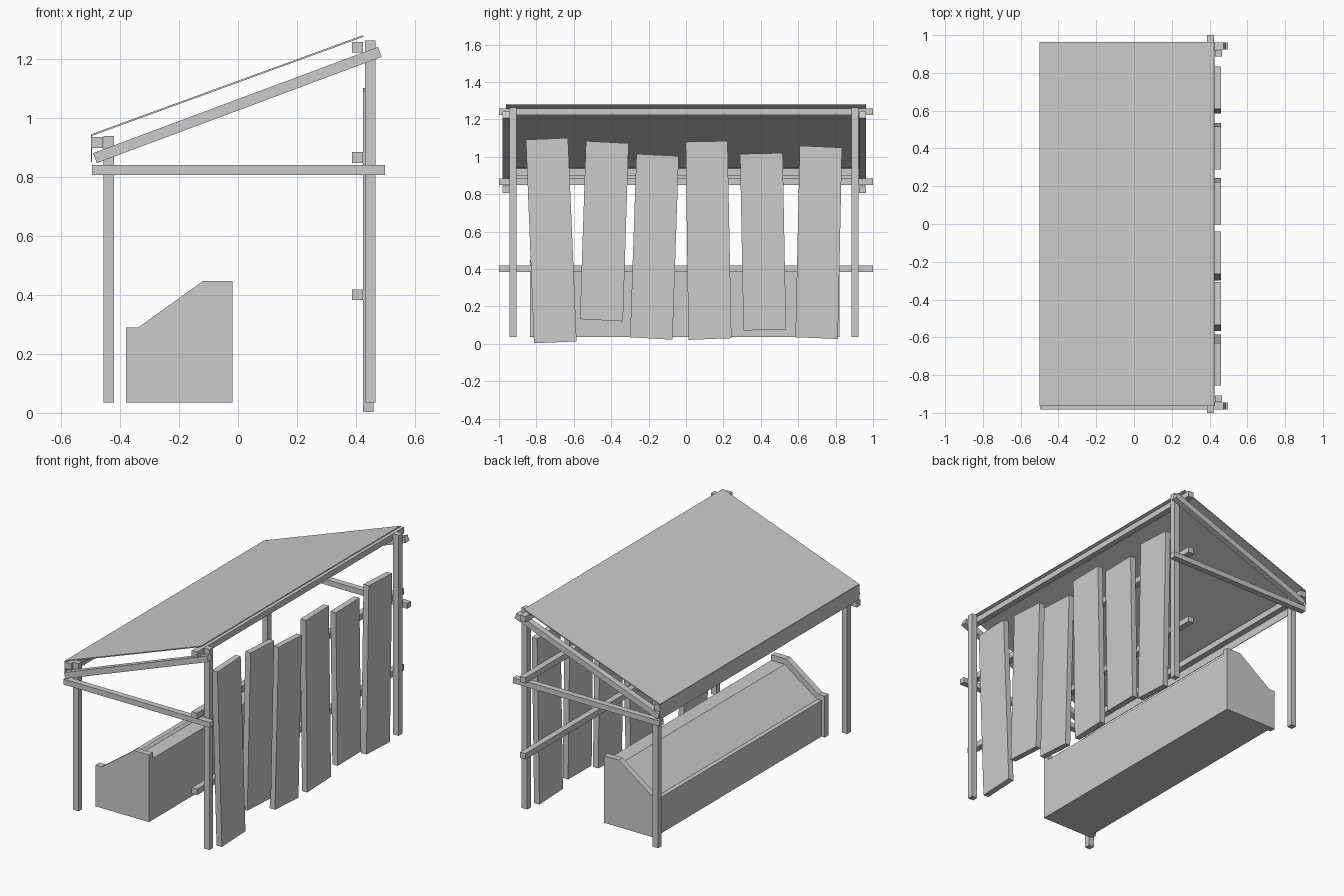
import bpy, bmesh
from mathutils import Vector

if "Cube" in bpy.data.objects:
    bpy.data.objects.remove(bpy.data.objects["Cube"])


def prism(name, pts, a, b, axis):
    """Extrude a closed profile from a to b along 'x' (pts = y,z) or 'y' (pts = x,z)."""
    place = (lambda p, t: (t, p[0], p[1])) if axis == 'x' else (lambda p, t: (p[0], t, p[1]))
    bm = bmesh.new()
    lo = [bm.verts.new(place(p, a)) for p in pts]
    hi = [bm.verts.new(place(p, b)) for p in pts]
    bm.faces.new(lo)
    bm.faces.new(hi[::-1])
    for i in range(len(pts)):
        j = (i + 1) % len(pts)
        bm.faces.new((lo[i], hi[i], hi[j], lo[j]))
    bmesh.ops.recalc_face_normals(bm, faces=bm.faces)
    mesh = bpy.data.meshes.new(name)
    bm.to_mesh(mesh)
    bm.free()
    ob = bpy.data.objects.new(name, mesh)
    bpy.context.collection.objects.link(ob)
    return ob


def box(name, x0, x1, y0, y1, z0, z1):
    return prism(name, [(x0, z0), (x1, z0), (x1, z1), (x0, z1)], y0, y1, 'y')


def strip(p, q, t):
    """Corners of a bar of thickness t along the centreline p-q."""
    p, q = Vector(p), Vector(q)
    d = (q - p).normalized()
    n = Vector((-d.y, d.x)) * t / 2
    return [p - n, q - n, q + n, p + n]


# Posts, cross braces and sloping rafters at both ends
for side, (py0, py1), (ry0, ry1) in (("front", (-0.943, -0.907), (-0.982, -0.945)),
                                     ("back", (0.886, 0.922), (0.925, 0.962))):
    box(side + "_low_post", -0.456, -0.42, py0, py1, 0.036, 0.939)
    box(side + "_high_post", 0.43, 0.467, py0, py1, 0.036, 1.263)
    box(side + "_cross_brace", -0.495, 0.498, ry0, ry1, 0.807, 0.84)
    prism(side + "_rafter", strip((-0.485, 0.864), (0.481, 1.224), 0.036), ry0, ry1, 'y')

# Long rails
for name, z in (("lower_rail", 0.383), ("middle_rail", 0.848), ("upper_rail", 1.222)):
    box(name, 0.387, 0.424, -1, 1, z, z + 0.036)
box("eave_rail", -0.495, -0.458, -0.963, 0.963, 0.898, 0.936)

# Thin roof sheet with a folded-down eave
prism("roof_sheet", strip((-0.497, 0.942), (0.425, 1.278), 0.006), -0.963, 0.963, 'y')
box("eave_flap", -0.499, -0.495, -0.963, 0.963, 0.85, 0.942)

# Crooked wall boards: corners given as y, z
boards = [
    [(-0.856, 1.091), (-0.631, 1.101), (-0.585, 0.013), (-0.813, 0.003)],
    [(-0.535, 1.084), (-0.307, 1.072), (-0.337, 0.12), (-0.567, 0.132)],
    [(-0.265, 1.015), (-0.039, 1.004), (-0.072, 0.022), (-0.299, 0.035)],
    [(-0.002, 1.08), (0.222, 1.084), (0.243, 0.03), (0.013, 0.021)],
    [(0.289, 1.015), (0.517, 1.02), (0.535, 0.074), (0.307, 0.072)],
    [(0.608, 1.059), (0.834, 1.049), (0.812, 0.026), (0.585, 0.035)],
]
for i, b in enumerate(boards):
    prism("wall_board_%d" % (i + 1), b, 0.424, 0.46, 'x')

# Sloped storage bin: two end panels and an inset body
panel = [(-0.38, 0.036), (-0.018, 0.036), (-0.018, 0.447),
         (-0.119, 0.447), (-0.339, 0.289), (-0.38, 0.289)]
prism("bin_front_panel", panel, -0.835, -0.798, 'y')
prism("bin_back_panel", panel, 0.783, 0.82, 'y')
body = [(-0.358, 0.036), (-0.018, 0.036), (-0.018, 0.412),
        (-0.11, 0.412), (-0.33, 0.256), (-0.358, 0.256)]
prism("bin_body", body, -0.798, 0.783, 'y')
